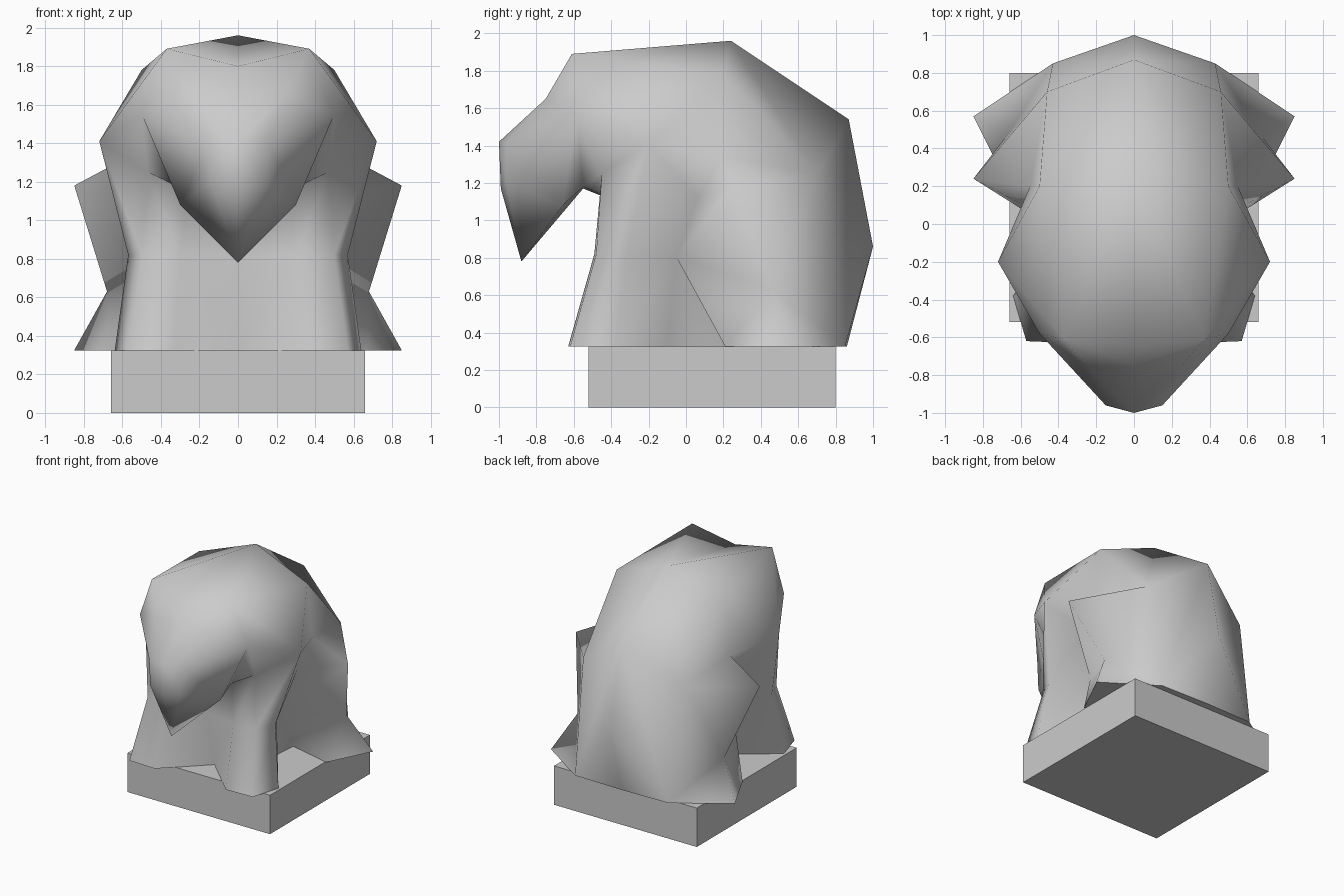
import bpy, bmesh

default = bpy.data.objects.get("Cube")
if default:
    bpy.data.objects.remove(default, do_unlink=True)

# One plain grey for the whole figure
grey = bpy.data.materials.new("stone_grey")
grey.use_nodes = True
colour = (0.6, 0.6, 0.6, 1)
grey.diffuse_color = colour
for node in grey.node_tree.nodes:
    if node.type == 'BSDF_PRINCIPLED':
        node.inputs["Base Color"].default_value = colour


def finish(bm, name):
    """Turn a bmesh into a named, coloured object."""
    mesh = bpy.data.meshes.new(name)
    bm.to_mesh(mesh)
    bm.free()
    mesh.materials.append(grey)
    obj = bpy.data.objects.new(name, mesh)
    bpy.context.scene.collection.objects.link(obj)
    return obj


# Plinth block
BASE_TOP = 0.325
bm = bmesh.new()
bmesh.ops.create_cube(bm, size=1)
bmesh.ops.scale(bm, vec=(1.32, 1.32, BASE_TOP), verts=bm.verts)
bmesh.ops.translate(bm, vec=(0, 0.14, BASE_TOP / 2), verts=bm.verts)
finish(bm, "plinth")

# Bear: left half is lofted between polylines, then mirrored
bm = bmesh.new()
cache = {}


def vert(point):
    """Share one vertex between all polylines passing through a point."""
    if point not in cache:
        cache[point] = bm.verts.new(point)
    return cache[point]


def skin(*lines):
    """Bridge neighbouring polylines; repeated points give triangles."""
    for first, second in zip(lines, lines[1:]):
        for i in range(len(first) - 1):
            loop = (first[i], first[i + 1], second[i + 1], second[i])
            corners = list(dict.fromkeys(vert(p) for p in loop))
            if len(corners) > 2:
                face = bm.faces.new(corners)
                face.smooth = True


def foot(x, y):
    return (x, y, BASE_TOP)


# Shared landmarks
crown = (0, 0.24, 1.96)
flank_top = (0.5, 0.2, 1.78)
shoulder = (0.72, -0.2, 1.41)
elbow = (0.57, -0.32, 0.82)
throat = (0, -0.45, 1.13)
gullet = (0, -0.55, 1.17)
gullet_side = (0.32, -0.55, 1.18)
neck_inner = (0.26, -0.45, 1.14)
neck_outer = (0.47, -0.45, 1.25)
flank_low = (0.39, -0.05, 0.8)
flank_mid = (0.51, 0.06, 1.12)
thigh = (0.85, 0.24, 1.18)
knee = (0.68, 0.46, 0.63)
loin = (0.55, 0.2, 1.34)
hip = (0.46, 0.7, 1.25)
back = (0, 1, 0.86)
rump = (0, 0.87, 1.54)

# Foot outline, from the chest round to the tail
chest_foot = foot(0, -0.31)
toe_inner = foot(0.33, -0.63)
toe_outer = foot(0.57, -0.62)
heel = foot(0.64, -0.38)
belly_front = foot(0.27, -0.1)
belly_rear = foot(0.3, 0.3)
hind_front = foot(0.67, 0.21)
hind_toe = foot(0.85, 0.57)
hind_heel = foot(0.43, 0.85)
tail_foot = foot(0, 0.86)

# Chest and front leg
skin([chest_foot, (0, -0.44, 0.82), throat],
     [toe_inner, (0.3, -0.49, 0.82), neck_inner],
     [toe_outer, (0.5, -0.48, 0.82), neck_outer],
     [heel, elbow, shoulder])

# Flank, hind leg and back
skin([heel, elbow, shoulder, shoulder, flank_top],
     [belly_front, flank_low, flank_mid, loin, flank_top],
     [belly_rear, flank_low, flank_mid, loin, flank_top],
     [hind_front, knee, thigh, loin, flank_top],
     [hind_toe, knee, thigh, loin, flank_top],
     [hind_heel, hind_heel, hip, hip, flank_top],
     [tail_foot, back, rump, rump, crown])

# Head: throat, neck ring, face ring, muzzle ring, nose point
chin = (0, -0.88, 0.78)
jaw = (0.3, -0.66, 1.08)
cheek = (0.5, -0.58, 1.55)
ear = (0.37, -0.61, 1.89)
forehead = (0, -0.65, 1.8)
lip = (0, -0.99, 1.17)
lip_side = (0.14, -0.96, 1.2)
snout_side = (0.15, -0.96, 1.42)
brow_side = (0.25, -0.75, 1.65)
brow = (0, -0.75, 1.65)
nose = (0, -1, 1.42)
skin([throat, neck_inner, neck_outer],
     [gullet, gullet_side, neck_outer])
skin([gullet, gullet_side, neck_outer, shoulder, flank_top, crown, crown],
     [chin, jaw, cheek, cheek, ear, ear, forehead],
     [lip, lip_side, snout_side, brow_side, brow_side, brow_side, brow],
     [nose] * 7)

# Flat underside
bm.faces.new([vert(p) for p in (chest_foot, toe_inner, toe_outer, heel, belly_front, belly_rear,
                                hind_front, hind_toe, hind_heel, tail_foot)])

# Mirror to the other side and tidy up
bmesh.ops.mirror(bm, geom=bm.verts[:] + bm.edges[:] + bm.faces[:],
                 axis='X', merge_dist=0.001)
bmesh.ops.remove_doubles(bm, verts=bm.verts, dist=0.001)
bmesh.ops.recalc_face_normals(bm, faces=bm.faces)
for edge in bm.edges:
    if all(abs(v.co.z - BASE_TOP) < 0.001 for v in edge.verts):
        edge.smooth = False
finish(bm, "bear_body")
